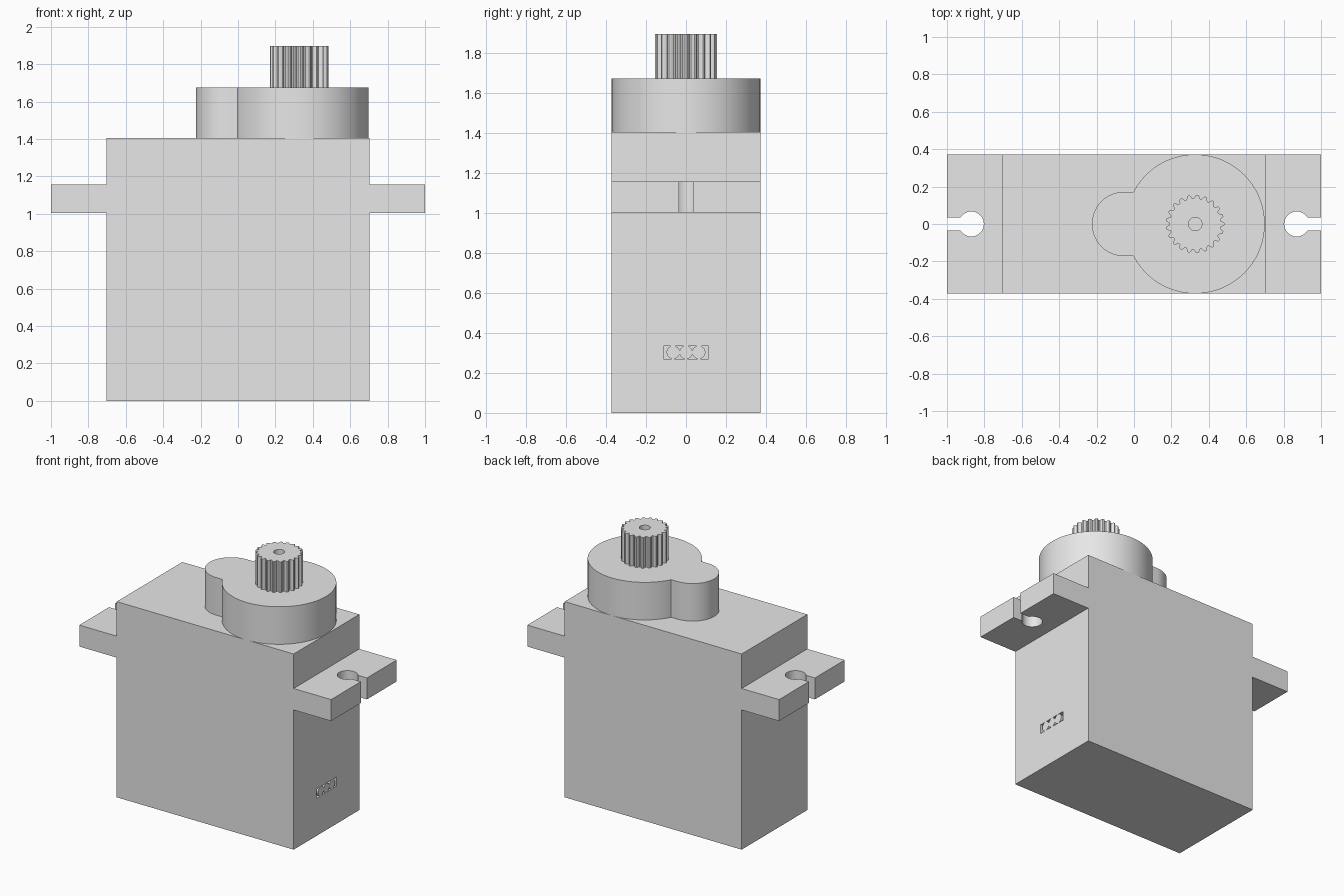
import bpy
import bmesh
from math import sin, cos, pi, asin, radians
from mathutils import Matrix, Vector

cube = bpy.data.objects.get("Cube")
if cube:
    bpy.data.objects.remove(cube, do_unlink=True)

# One plain grey plastic for everything
GREY = (0.8, 0.8, 0.8, 1)
grey = bpy.data.materials.new("grey_plastic")
grey.use_nodes = True
grey.diffuse_color = GREY
grey.node_tree.nodes["Principled BSDF"].inputs["Base Color"].default_value = GREY


def prism(name, outline, z0, z1, matrix=None, smooth=True):
    """Extrude a flat outline from z0 to z1, then place it with a matrix."""
    bm = bmesh.new()
    base = bm.faces.new([bm.verts.new((x, y, z0)) for x, y in outline])
    top = bmesh.ops.extrude_face_region(bm, geom=[base])["geom"]
    verts = [v for v in top if isinstance(v, bmesh.types.BMVert)]
    bmesh.ops.translate(bm, verts=verts, vec=(0, 0, z1 - z0))
    if matrix:
        bm.transform(matrix)
    bmesh.ops.recalc_face_normals(bm, faces=bm.faces)
    mesh = bpy.data.meshes.new(name)
    bm.to_mesh(mesh)
    bm.free()
    mesh.materials.append(grey)
    obj = bpy.data.objects.new(name, mesh)
    bpy.context.collection.objects.link(obj)
    if smooth:
        shade(obj)
    return obj


def shade(obj):
    bpy.ops.object.select_all(action="DESELECT")
    obj.select_set(True)
    bpy.context.view_layer.objects.active = obj
    bpy.ops.object.shade_smooth_by_angle(angle=radians(30))


def cut(obj, cutter):
    """Subtract the cutter and remove it."""
    mod = obj.modifiers.new("cut", "BOOLEAN")
    mod.operation = "DIFFERENCE"
    mod.solver = "EXACT"
    mod.object = cutter
    cutter.hide_render = True
    bpy.context.view_layer.objects.active = obj
    bpy.ops.object.modifier_apply(modifier=mod.name)
    bpy.data.objects.remove(cutter, do_unlink=True)
    shade(obj)


def arc(cx, cy, r, a0, a1, n):
    return [(cx + r * cos(a0 + (a1 - a0) * i / n),
             cy + r * sin(a0 + (a1 - a0) * i / n)) for i in range(n + 1)]


def circle(cx, cy, r, n):
    return arc(cx, cy, r, 0, 2 * pi, n)[:-1]


def rect(x0, x1, y0, y1):
    return [(x0, y0), (x1, y0), (x1, y1), (x0, y1)]


HALF_X, HALF_Y, BODY_TOP = 0.703, 0.372, 1.405
SHAFT_X = 0.327

# Case with the cable socket recessed in one end
body = prism("body", rect(-HALF_X, HALF_X, -HALF_Y, HALF_Y), 0, BODY_TOP)
socket_cutter = prism("socket_cutter", rect(HALF_X - 0.1, HALF_X + 0.1, -0.113, 0.113),
                      0.27, 0.336)
cut(body, socket_cutter)

# Round cable ends, flush with the case
along_x = Matrix.Rotation(pi / 2, 4, "Y")
for i in (-1, 0, 1):
    place = Matrix.Translation(Vector((0, 0.064 * i, 0.303))) @ along_x
    prism("cable_end", circle(0, 0, 0.033, 32), HALF_X - 0.1, HALF_X, place)

# Mounting tabs with keyhole slots
SLOT, HOLE_R, HOLE_X = 0.035, 0.067, 0.87
gap = asin(SLOT / HOLE_R)
tab = [(HALF_X, HALF_Y), (HALF_X, -HALF_Y), (1, -HALF_Y), (1, -SLOT)]
tab += arc(HOLE_X, 0, HOLE_R, -gap, gap - 2 * pi, 40)
tab += [(1, SLOT), (1, HALF_Y)]
for side, name in ((1, "left_tab"), (-1, "right_tab")):
    prism(name, [(side * x, y) for x, y in tab], 1.003, 1.157)

# Gear cover: large round housing with a smaller lobe
LOBE_R = 0.172
meet = asin(LOBE_R / HALF_Y)
cover = arc(SHAFT_X, 0, HALF_Y, meet - pi, pi - meet, 96)
cover += arc(-0.053, 0, LOBE_R, pi / 2, 3 * pi / 2, 40)
prism("gear_cover", cover, BODY_TOP, 1.675)

# Splined output shaft with a screw hole
TEETH, STEPS = 21, 10
spline = []
for i in range(TEETH * STEPS):
    a = 2 * pi * i / (TEETH * STEPS)
    wave = max(-1, min(1, 1.4 * cos(TEETH * a) + 0.2))
    r = 0.146 + 0.01 * wave
    spline.append((SHAFT_X + r * cos(a), r * sin(a)))
shaft = prism("output_shaft", spline, 1.675, 1.896)
cut(shaft, prism("screw_cutter", circle(SHAFT_X, 0, 0.036, 32), 1.75, 2))
